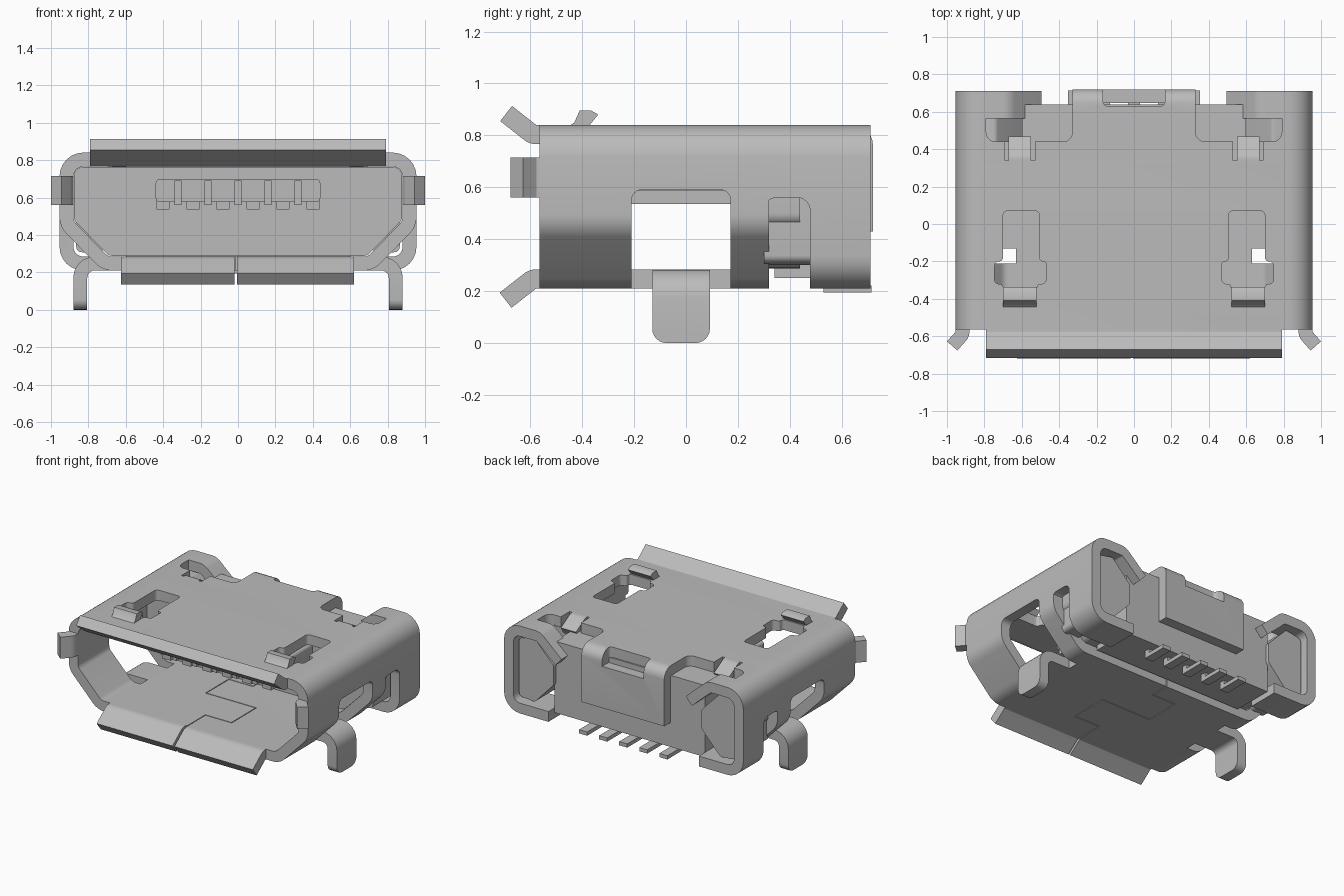
import bpy, bmesh, math
from mathutils import Vector

cube = bpy.data.objects.get("Cube")
if cube:
    bpy.data.objects.remove(cube, do_unlink=True)

GREY = (0.50, 0.50, 0.50, 1)
metal = bpy.data.materials.new("plain grey")
metal.diffuse_color = GREY
metal.use_nodes = True
metal.node_tree.nodes["Principled BSDF"].inputs["Base Color"].default_value = GREY

T = 0.074            # sheet thickness
TOP, LOW, SIDE = 0.803, 0.247, 0.917   # sheet centre lines


def fillet(pts, r, closed, n=6):
    """Round the corners of a 2D path."""
    pts = [Vector(p) for p in pts]
    out = []
    for i, p in enumerate(pts):
        if not r or (not closed and i in (0, len(pts) - 1)):
            out.append(p)
            continue
        a, b = pts[i - 1] - p, pts[(i + 1) % len(pts)] - p
        half = a.angle(b) / 2
        d = min(r / math.tan(half), a.length * 0.49, b.length * 0.49)
        s, e = p + a.normalized() * d, p + b.normalized() * d
        c = p + (a.normalized() + b.normalized()).normalized() * d / math.cos(half)
        rad, sweep = (s - c).length, (s - c).angle(e - c)
        for k in range(n + 1):
            t = k / n
            v = ((s - c) * math.sin((1 - t) * sweep) + (e - c) * math.sin(t * sweep)) / math.sin(sweep)
            out.append(c + v.normalized() * rad)
    return out


def place(p, t, axis):
    a, b = p
    return {"x": (t, a, b), "y": (a, t, b), "z": (a, b, t)}[axis]


def make(name, bm):
    bmesh.ops.recalc_face_normals(bm, faces=bm.faces)
    me = bpy.data.meshes.new(name)
    bm.to_mesh(me)
    bm.free()
    ob = bpy.data.objects.new(name, me)
    bpy.context.collection.objects.link(ob)
    me.materials.append(metal)
    return ob


def apply(ob, mod):
    bpy.context.view_layer.objects.active = ob
    bpy.ops.object.modifier_apply(modifier=mod.name)


def walls(bm, pts, axis, lo, hi, closed):
    a = [bm.verts.new(place(p, lo, axis)) for p in pts]
    b = [bm.verts.new(place(p, hi, axis)) for p in pts]
    for i in range(len(pts) if closed else len(pts) - 1):
        j = (i + 1) % len(pts)
        bm.faces.new((a[i], a[j], b[j], b[i]))
    return a, b


def sheet(name, path, axis, lo, hi, r=0.08, closed=False):
    """Bent sheet metal: a path swept along an axis and thickened."""
    bm = bmesh.new()
    walls(bm, fillet(path, r, closed), axis, lo, hi, closed)
    ob = make(name, bm)
    m = ob.modifiers.new("thickness", "SOLIDIFY")
    m.thickness, m.offset, m.use_even_offset = T, 0, True
    apply(ob, m)
    return ob


def prism(name, pts, axis, lo, hi, r=0.0):
    bm = bmesh.new()
    a, b = walls(bm, fillet(pts, r, True), axis, lo, hi, True)
    bm.faces.new(a)
    bm.faces.new(b)
    return make(name, bm)


def rect(a0, a1, b0, b1):
    return [(a0, b0), (a1, b0), (a1, b1), (a0, b1)]


def cut(ob, pts, axis, lo, hi, r=0.0, op="DIFFERENCE"):
    c = prism("cutter", pts, axis, lo, hi, r)
    c.hide_render = True
    m = ob.modifiers.new("cut", "BOOLEAN")
    m.operation, m.object, m.solver = op, c, "EXACT"
    apply(ob, m)
    bpy.data.objects.remove(c, do_unlink=True)


def mir(pts, s):
    return [(s * a, b) for a, b in pts]


def span(s, a, b):
    return (a, b) if s > 0 else (-b, -a)


# Front tube of the shell
half = [(SIDE, TOP), (SIDE, 0.46), (0.71, LOW)]
shell = sheet("front_shell", half + mir(half[::-1], -1), "y", -0.565, 0.32, 0.09, True)
# Back part: roof, straight sides and curled-in lower edges
half = [(0.60, LOW), (SIDE, LOW), (SIDE, TOP)]
rear = sheet("rear_shell", half + mir(half[::-1], -1), "y", 0.32, 0.71, 0.09)
cut(rear, rect(-0.79, 0.79, 0.60, 0.9), "z", 0.7, 0.9)

for s in (1, -1):
    # Side windows and relief slots beside the legs
    cut(shell, rect(-0.21, 0.172, 0.05, 0.59), "x", *span(s, 0.63, 1.1), r=0.04)
    # Keyhole windows in the roof
    key = [(0.505, 0.07), (0.70, 0.07), (0.70, -0.20), (0.745, -0.20), (0.745, -0.32),
           (0.70, -0.32), (0.70, -0.36), (0.52, -0.36), (0.52, -0.32), (0.47, -0.32),
           (0.47, -0.20), (0.505, -0.20)]
    cut(shell, mir(key, s), "z", 0.7, 0.9, r=0.025)
    # Slot between tube and rear side, roof cut-outs at the back
    cut(rear, rect(0.30, 0.478, 0.0, 0.56), "x", *span(s, 0.5, 1.1), r=0.05)
    cut(rear, mir(rect(0.33, 0.79, 0.44, 0.95), s), "z", 0.7, 0.9, r=0.05)
    cut(rear, mir(rect(0.53, 0.69, 0.34, 0.50), s), "z", 0.7, 0.9)

# Interlocking seam in the floor
seam = [(-0.008, -0.60), (-0.008, -0.36), (0.2, -0.36), (0.2, -0.08),
        (-0.2, -0.08), (-0.2, 0.18), (-0.008, 0.18), (-0.008, 0.33)]
for (x0, y0), (x1, y1) in zip(seam, seam[1:]):
    w = 0.003
    cut(shell, rect(min(x0, x1) - w, max(x0, x1) + w, min(y0, y1) - w, max(y0, y1) + w),
        "z", 0.1, 0.35)

# Flared lips around the mouth
parts = [shell, rear]
lip = sheet("top_lip", [(-0.56, TOP), (-0.59, TOP), (-0.693, 0.884)], "x", -0.79, 0.79, 0.05)
parts.append(lip)
for name, a, b in (("bottom_lip_right", -0.625, -0.02), ("bottom_lip_left", -0.005, 0.62)):
    ob = sheet(name, [(-0.56, LOW), (-0.59, LOW), (-0.695, 0.165)], "x", a, b, 0.05)
    parts.append(ob)

for s, tag in ((1, "left"), (-1, "right")):
    parts.append(sheet("side_lip_" + tag,
                       mir([(SIDE, -0.56), (SIDE, -0.59), (0.972, -0.652)], s),
                       "z", 0.56, 0.715, 0.05))
    # Mounting leg with rounded foot
    leg = sheet("leg_" + tag, mir([(0.61, LOW), (0.843, LOW), (0.843, 0.0)], s),
                "y", -0.13, 0.092, 0.075)
    cut(leg, rect(-0.13, 0.092, 0.0, 0.5), "x", *span(s, 0.5, 1.0), r=0.055, op="INTERSECT")
    parts.append(leg)
    # Raised latch tab on the roof
    parts.append(prism("latch_tab_" + tag,
                       [(-0.45, 0.835), (-0.43, 0.85), (-0.41, 0.895), (-0.365, 0.895),
                        (-0.338, 0.88), (-0.375, 0.835), (-0.36, 0.77), (-0.45, 0.77)],
                       "x", *span(s, 0.52, 0.70)))
    # Roof end bent down toward the middle, and the small pressed-in tab
    parts.append(sheet("wing_flange_" + tag, mir([(0.79, TOP), (0.68, TOP), (0.52, 0.66)], s),
                       "y", 0.565, 0.71, 0.06))
    parts.append(sheet("pressed_tab_" + tag, [(0.33, TOP), (0.35, TOP), (0.45, 0.745)],
                       "x", *span(s, 0.55, 0.67), r=0.03))
    # Insulator peg inside each rear loop
    parts.append(prism("peg_" + tag,
                       mir([(0.865, 0.73), (0.74, 0.755), (0.59, 0.60), (0.59, 0.46),
                            (0.74, 0.30), (0.865, 0.31)], s),
                       "y", 0.30, 0.665, 0.03))

# Rear flap bent down from the roof, with a notch
flap = sheet("rear_flap", [(0.60, TOP), (0.683, TOP), (0.683, 0.43)], "x", -0.33, 0.33, 0.06)
cut(flap, rect(-0.165, 0.165, 0.63, 0.90), "z", 0.73, 0.9, r=0.025)
parts.append(flap)

# Insulator: wall filling the tube, rear block, tongue with ribs
wall = [(0.878, 0.764), (0.878, 0.48), (0.69, 0.288)]
parts.append(prism("insulator_wall", wall + mir(wall[::-1], -1), "y", 0.22, 0.44, 0.05))
parts.append(prism("insulator_block", rect(-0.60, 0.60, 0.25, 0.766), "y", 0.34, 0.64))
parts.append(prism("tongue", rect(-0.44, 0.44, 0.575, 0.70), "y", -0.26, 0.24, 0.025))
for i in range(6):
    x = -0.40 + i * 0.16
    parts.append(prism("tongue_rib", rect(x - 0.035, x + 0.035, 0.535, 0.60), "y", -0.245, 0.24))

# Contacts on the tongue and solder tails at the back
for i in range(5):
    x = (i - 2) * 0.16
    parts.append(prism("contact", rect(x - 0.019, x + 0.019, 0.56, 0.69), "y", -0.27, 0.23))
    parts.append(prism("solder_tail", rect(x - 0.032, x + 0.032, 0.195, 0.222), "y", 0.53, 0.715))
    parts.append(prism("solder_riser", rect(x - 0.032, x + 0.032, 0.20, 0.27), "y", 0.53, 0.57))

# Smooth bends, sharp edges
bpy.ops.object.select_all(action="DESELECT")
for ob in parts:
    ob.select_set(True)
bpy.context.view_layer.objects.active = shell
bpy.ops.object.shade_smooth_by_angle(angle=math.radians(30))
